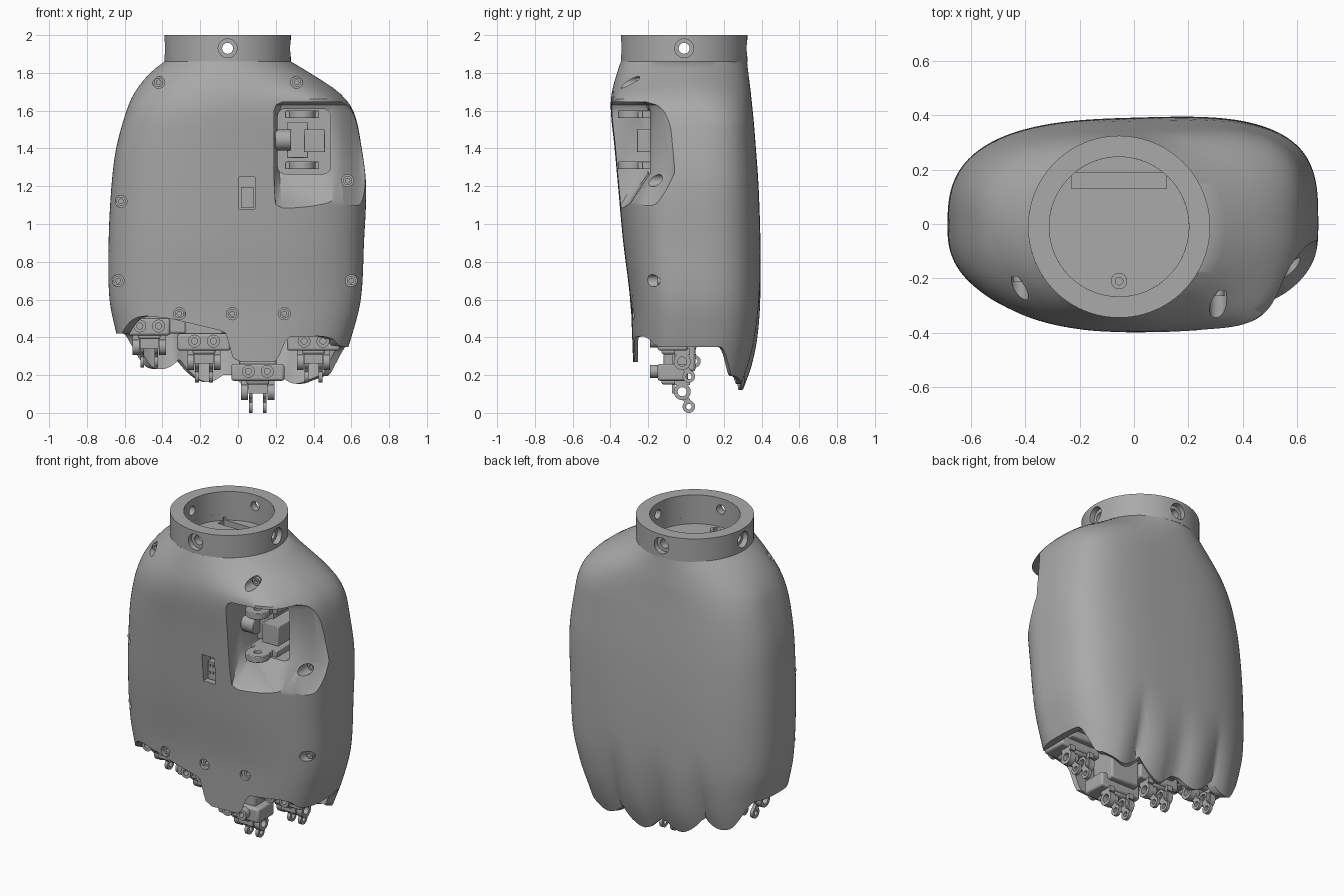
import bpy, bmesh, math
from mathutils import Vector

if "Cube" in bpy.data.objects:
    bpy.data.objects.remove(bpy.data.objects["Cube"])

grey = bpy.data.materials.new("mid_grey")
grey.use_nodes = True
grey.diffuse_color = (0.4, 0.4, 0.4, 1)
grey.node_tree.nodes["Principled BSDF"].inputs["Base Color"].default_value = grey.diffuse_color


def add_loft(bm, rings, cap=True, wrap=False):
    vs = [[bm.verts.new(p) for p in r] for r in rings]
    n = len(vs[0])
    pairs = list(zip(vs, vs[1:])) + ([(vs[-1], vs[0])] if wrap else [])
    for a, b in pairs:
        for i in range(n):
            j = (i + 1) % n
            bm.faces.new((a[i], a[j], b[j], b[i]))
    if cap and not wrap:
        bm.faces.new(vs[0])
        bm.faces.new(vs[-1])


def circle(c, r, axis, offset, n=32):
    pts = []
    for i in range(n):
        a = 2 * math.pi * i / n
        p = [r * math.cos(a), r * math.sin(a)]
        p.insert(axis, offset)
        pts.append(Vector(c) + Vector(p))
    return pts


def add_cyl(bm, c, r, axis, lo, hi, n=32):
    add_loft(bm, [circle(c, r, axis, lo, n), circle(c, r, axis, hi, n)])


def add_tube(bm, c, r, hole, axis, lo, hi, n=32):
    add_loft(bm, [circle(c, q, axis, o, n) for q, o in
                  ((r, lo), (r, hi), (hole, hi), (hole, lo))], wrap=True)


def add_box(bm, x0, x1, y0, y1, z0, z1):
    add_loft(bm, [[(x0, y0, z), (x1, y0, z), (x1, y1, z), (x0, y1, z)] for z in (z0, z1)])


def finish(bm, name, bevel=0):
    bmesh.ops.recalc_face_normals(bm, faces=bm.faces)
    me = bpy.data.meshes.new(name)
    bm.to_mesh(me)
    bm.free()
    ob = bpy.data.objects.new(name, me)
    bpy.context.collection.objects.link(ob)
    me.materials.append(grey)
    if bevel:
        m = ob.modifiers.new("bevel", "BEVEL")
        m.width, m.segments, m.limit_method = bevel, 2, "ANGLE"
    return ob


def activate(ob):
    bpy.ops.object.select_all(action="DESELECT")
    ob.select_set(True)
    bpy.context.view_layer.objects.active = ob


def cut(ob, bm):
    tool = finish(bm, "cutter")
    tool.hide_render = True
    activate(ob)
    m = ob.modifiers.new("cut", "BOOLEAN")
    m.operation, m.solver, m.object = "DIFFERENCE", "EXACT", tool
    bpy.ops.object.modifier_apply(modifier=m.name)
    bpy.data.objects.remove(tool)


def smooth(ob, deg=35):
    activate(ob)
    bpy.ops.object.shade_smooth_by_angle(angle=math.radians(deg))


def step(t):
    t = max(0, min(1, t))
    return t * t * (3 - 2 * t)


def lerp_table(tab, x):
    for (a, u), (b, v) in zip(tab, tab[1:]):
        if x <= b:
            return u + (v - u) * max(0, (x - a) / (b - a))
    return tab[-1][1]


# Palm body: height, -x edge, +x edge, front edge, back edge
SECT = [(0.1, -0.59, 0.52, -0.28, 0.28), (0.25, -0.61, 0.55, -0.28, 0.335),
        (0.4, -0.64, 0.6, -0.285, 0.368), (0.6, -0.68, 0.65, -0.295, 0.388),
        (0.9, -0.685, 0.667, -0.332, 0.39), (1.2, -0.67, 0.678, -0.36, 0.38),
        (1.4, -0.645, 0.655, -0.378, 0.366), (1.6, -0.59, 0.61, -0.398, 0.35),
        (1.7, -0.545, 0.53, -0.392, 0.342), (1.8, -0.465, 0.38, -0.365, 0.33),
        (1.86, -0.39, 0.28, -0.345, 0.323)]
FRONT_RIM = [(-0.7, 0.42), (-0.63, 0.43), (-0.6, 0.53), (-0.35, 0.5), (-0.07, 0.43),
             (-0.03, 0.3), (0, 0.27), (0.22, 0.27), (0.25, 0.4), (0.5, 0.41), (0.57, 0.34)]
BACK_RIM = [(-0.6, 0.32), (-0.48, 0.28), (-0.19, 0.21), (0.1, 0.165), (0.39, 0.2), (0.5, 0.24)]
YC = -0.01
FRONT_N = 2.65


def section(z):
    z = max(0.1, min(1.86, z))
    i = next(k for k in range(len(SECT) - 1) if z <= SECT[k + 1][0])
    p0, p1, p2, p3 = (SECT[max(0, min(len(SECT) - 1, i + k))] for k in (-1, 0, 1, 2))
    h = p2[0] - p1[0]
    t = (z - p1[0]) / h
    out = []
    for k in range(1, 5):
        m1 = (p2[k] - p0[k]) / (p2[0] - p0[0]) * h
        m2 = (p3[k] - p1[k]) / (p3[0] - p1[0]) * h
        s = step(t)
        out.append(p1[k] * (1 - s) + p2[k] * s + m1 * t * (1 - t) ** 2 - m2 * t * t * (1 - t))
    return out + [1 - step((z - 1.52) / 0.34)]


def lobes(x):
    x = max(-0.48, min(0.39, x))
    return 2 * abs(math.cos(math.pi * (x - 0.1) / 0.29)) ** 0.8 - 1


def shell_point(a, z, scale=1):
    xl, xr, yf, yb, square = section(z)
    c, s = math.cos(a), math.sin(a)
    # fuller corners at the back, fullest on the thumb side
    n = 2 + square * ((FRONT_N if s < 0 else 3.4 if c > 0 else 2.85) - 2)
    x = math.copysign(abs(c) ** (2 / n), c)
    y = math.copysign(abs(s) ** (2 / n), s)
    px = (xl + xr) / 2 + x * (xr - xl) / 2 * scale
    py = YC + y * ((yb - YC) if y > 0 else (YC - yf)) * scale
    if y > 0:   # back leans toward the thumb side, with ribs down to each finger
        py += 0.02 * x * y * square
        py += 0.022 * (lobes(px) - 0.6) * step((0.75 - z) / 0.55) * step(y * 1.3)
    else:       # brow above the thumb recess
        bump = math.exp(-((z - 1.66) / 0.06) ** 2 - ((a - 5.45) / 0.35) ** 2)
        px += 0.035 * bump
        py -= 0.04 * bump
    return Vector((px, py, z))


def rim(a):
    p = shell_point(a, 0.35)
    side = 0.42 if p.x < 0 else 0.35
    if p.y > 0:
        w = step((p.y - 0.18) / 0.1)
        edge = lerp_table(BACK_RIM, p.x) - 0.045 * lobes(p.x)
    else:
        w = step((-p.y - 0.12) / 0.12)
        edge = lerp_table(FRONT_RIM, p.x)
    return side * (1 - w) + edge * w


def front_y(x, z):
    xl, xr, yf, yb, square = section(z)
    n = 2 + square * (FRONT_N - 2)
    u = min(1, abs(x - (xl + xr) / 2) / ((xr - xl) / 2))
    return YC - (YC - yf) * (1 - u ** n) ** (1 / n)


N, ROWS = 200, 44
angles = [2 * math.pi * i / N for i in range(N)]
rims = [rim(a) for a in angles]
rings = [[shell_point(a, 1.86 + (b - 1.86) * r / ROWS) for a, b in zip(angles, rims)]
         for r in range(ROWS + 1)]
for t in (0, 0.5, 1):   # open underside
    rings.append([shell_point(a, b + (0.62 - b) * t, 0.93) for a, b in zip(angles, rims)])
bm = bmesh.new()
add_loft(bm, rings)
body = finish(bm, "palm_shell")

# Thumb recess with a sloping lower face and rounded corners
WALL = [(0.19, -0.7), (0.19, -0.25), (0.22, -0.2), (0.5, -0.19), (0.55, -0.165),
        (0.6, -0.12), (0.635, -0.08), (0.67, -0.06), (0.9, -0.05), (0.9, -0.7)]
FOOT = [(0.19, -0.7), (0.2, -0.36), (0.23, -0.34), (0.5, -0.32), (0.56, -0.28),
        (0.61, -0.22), (0.645, -0.18), (0.67, -0.16), (0.9, -0.12), (0.9, -0.7)]


def recess_ring(t, inset, z):
    ring = []
    for (x0, y0), (x1, y1) in zip(FOOT, WALL):
        x, y = x0 + (x1 - x0) * t, y0 + (y1 - y0) * t
        ring.append((x + (inset if x < 0.3 else 0), y - (inset if y > -0.6 else 0), z))
    return ring


bm = bmesh.new()
add_loft(bm, [recess_ring(*r) for r in ((0, 0.04, 1.065), (0.05, 0.012, 1.08), (0.2, 0, 1.11), (1, 0, 1.27),
                                        (1, 0, 1.6), (1, 0.012, 1.63), (1, 0.04, 1.645))])
cut(body, bm)
bm = bmesh.new()
add_box(bm, 0.21, 0.49, -0.3, 0.0, 1.265, 1.61)
corners = [e for e in bm.edges if abs(e.verts[0].co.y - e.verts[1].co.y) > 0.1]
bmesh.ops.bevel(bm, geom=corners, offset=0.04, segments=4, profile=0.5, affect="EDGES")
cut(body, bm)

# Screw wells, connector slot and wrist bore
SCREWS = [(-0.42, 1.75), (0.31, 1.75), (-0.62, 1.12), (0.58, 1.23), (-0.635, 0.7),
          (0.6, 0.7), (-0.31, 0.525), (-0.03, 0.525), (0.245, 0.525)]
wells, heads = bmesh.new(), bmesh.new()
for x, z in SCREWS:
    y = -0.13 if z == 1.23 else front_y(x, z)
    add_cyl(wells, (x, y, z), 0.032, 1, -0.2, 0.045, 24)
    add_tube(heads, (x, y, z), 0.024, 0.012, 1, 0.025, 0.05, 24)
add_box(wells, 0.005, 0.09, -0.6, -0.28, 1.08, 1.25)
add_cyl(wells, (-0.055, -0.01, 0), 0.257, 2, 1.82, 2.1, 64)
cut(body, wells)
# Cable slot behind the wrist floor
bm = bmesh.new()
add_box(bm, -0.23, 0.12, 0.13, 0.19, 1.7, 1.84)
cut(body, bm)
smooth(body)
smooth(finish(heads, "screws"))

# Wrist ring with four radial bolt holes
bm = bmesh.new()
add_tube(bm, (-0.055, -0.01, 0), 0.335, 0.257, 2, 1.855, 2.0, 96)
ring = finish(bm, "wrist_ring")
for axis in (0, 1):
    bm = bmesh.new()
    add_cyl(bm, (-0.055, -0.01, 1.93), 0.029, axis, -0.5, 0.5, 24)
    cut(ring, bm)
    bm = bmesh.new()
    for lo, hi in ((-0.5, -0.3), (0.3, 0.5)):
        add_cyl(bm, (-0.055, -0.01, 1.93), 0.05, axis, lo, hi, 24)
    cut(ring, bm)
smooth(ring)
bm = bmesh.new()
add_tube(bm, (-0.055, -0.21, 0), 0.03, 0.014, 2, 1.81, 1.83)
smooth(finish(bm, "wrist_floor_boss"))

# Connector inside the palm slot
bm = bmesh.new()
add_box(bm, 0.015, 0.082, -0.32, -0.27, 1.085, 1.195)
for x in (0.03, 0.048, 0.066):
    for z in (1.12, 1.165):
        add_box(bm, x - 0.005, x + 0.005, -0.325, -0.31, z, z + 0.015)
finish(bm, "connector")

# Thumb joint: two bored lugs, a side barrel and a centre block
bm = bmesh.new()
for z in (1.29, 1.56):
    add_tube(bm, (0.34, -0.29, 0), 0.07, 0.022, 2, z, z + 0.04)
    add_box(bm, 0.25, 0.43, -0.23, 0.01, z, z + 0.04)
    add_box(bm, 0.28, 0.4, -0.255, -0.22, z, z + 0.04)
add_cyl(bm, (0, -0.2, 1.445), 0.055, 0, 0.195, 0.28)
add_box(bm, 0.26, 0.37, -0.18, 0.01, 1.35, 1.54)
add_box(bm, 0.35, 0.46, -0.26, 0.01, 1.38, 1.5)
smooth(finish(bm, "thumb_joint", 0.004))

# Frame carrying the fingers
bm = bmesh.new()
add_box(bm, -0.54, 0.5, -0.1, 0.12, 0.42, 0.64)
finish(bm, "inner_frame", 0.01)

# Finger knuckles: centre x, block underside, y shift
for k, (fx, zb, dy) in enumerate([(-0.47, 0.41, 0.03), (-0.18, 0.33, 0), (0.105, 0.17, 0), (0.4, 0.33, 0)]):
    bm = bmesh.new()
    half = 0.11 if k == 0 else 0.14
    add_box(bm, fx - half, fx + half, -0.15 + dy, 0.01 + dy, zb, zb + 0.09)
    add_box(bm, fx - 0.1, fx + 0.1, -0.12 + dy, 0.05 + dy, zb + 0.05, 0.6)
    add_box(bm, fx - 0.06, fx + 0.06, -0.13 + dy, 0.0, zb - 0.02, zb + 0.01)
    smooth(finish(bm, "knuckle_block_%d" % k, 0.012))
    bm = bmesh.new()
    za = zb - 0.058
    for s in (-1, 1):
        add_tube(bm, (fx + s * 0.05, dy, zb + 0.05), 0.034, 0.016, 1, -0.19, -0.12, 24)
        x = fx + s * 0.037
        # clevis cheeks
        add_tube(bm, (fx + s * 0.07, -0.02 + dy, za), 0.045, 0.024, 0, -0.018, 0.018)
        add_box(bm, fx + s * 0.07 - 0.018, fx + s * 0.07 + 0.018, -0.06 + dy, 0.02 + dy, za + 0.035, zb + 0.01)
        # twin eye link
        add_tube(bm, (x, -0.02 + dy, za), 0.04, 0.024, 0, -0.01, 0.01)
        add_tube(bm, (x, 0.015 + dy, za - 0.079), 0.033, 0.015, 0, -0.01, 0.01)
        add_loft(bm, [[(x + o, -0.03 + dy, za - 0.032), (x + o, 0.012 + dy, za - 0.025),
                       (x + o, 0.03 + dy, za - 0.055), (x + o, -0.005 + dy, za - 0.06)] for o in (-0.01, 0.01)])
    # front hood over the clevis
    add_box(bm, fx - 0.05, fx + 0.05, -0.075 + dy, -0.062 + dy, za - 0.01, zb + 0.01)
    smooth(finish(bm, "finger_joint_%d" % k))
